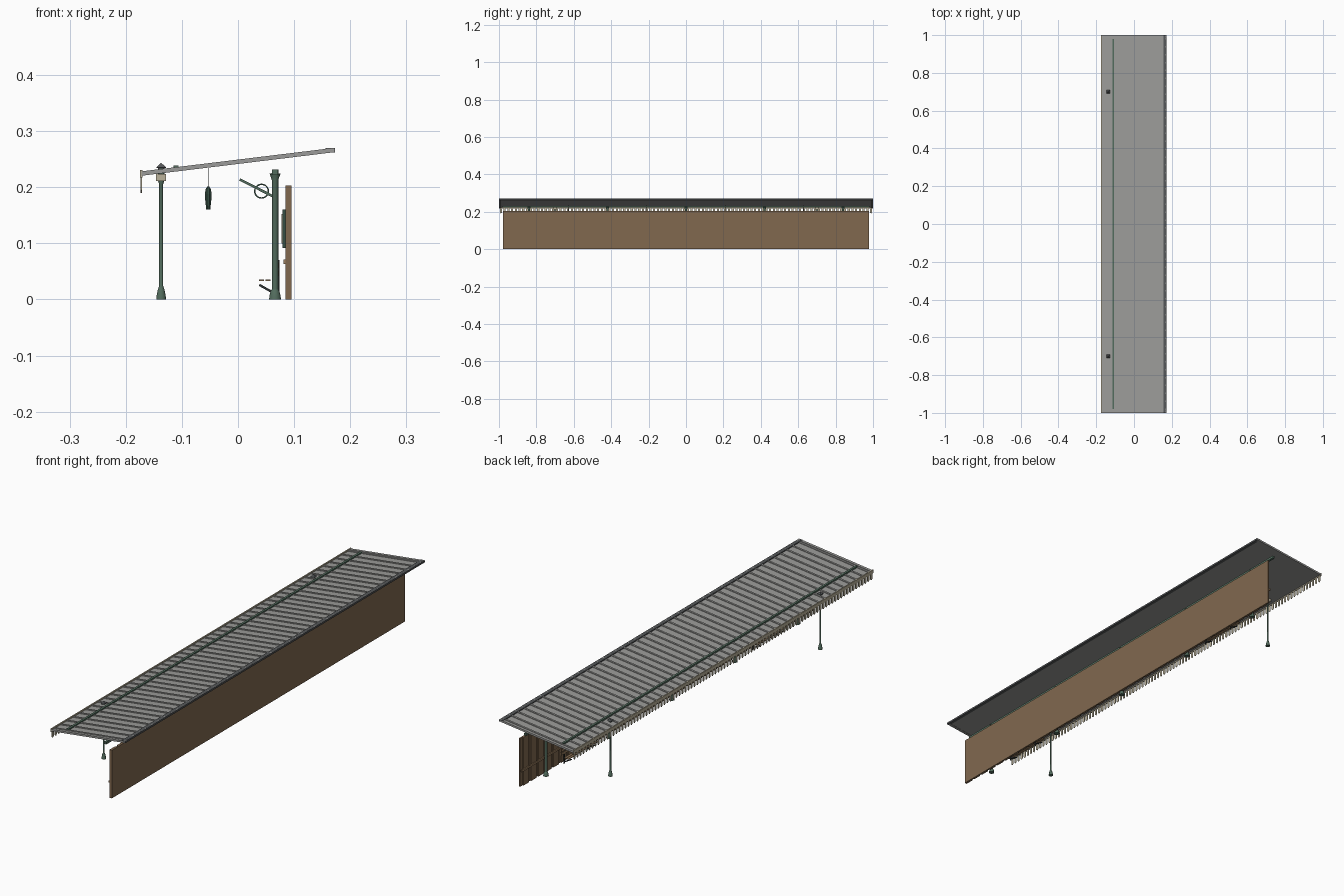
import bpy, bmesh, math
from mathutils import Vector, Matrix

if "Cube" in bpy.data.objects:
    bpy.data.objects.remove(bpy.data.objects["Cube"])


def mat(name, r, g, b):
    m = bpy.data.materials.new(name)
    m.diffuse_color = (r, g, b, 1)
    m.use_nodes = True
    m.node_tree.nodes["Principled BSDF"].inputs["Base Color"].default_value = m.diffuse_color
    return m


GREY = mat("roof_grey", .33, .33, .32)
DARK = mat("dark_grey", .09, .095, .1)
GREEN = mat("post_green", .085, .15, .11)
DEEP = mat("deep_green", .035, .075, .055)
WOOD = mat("wall_wood", .22, .14, .078)
LIGHT = mat("bench_wood", .34, .22, .12)
CREAM = mat("cream", .5, .45, .33)
IRON = mat("iron", .03, .035, .035)


def finish(bm, name, material, smooth=False):
    bmesh.ops.recalc_face_normals(bm, faces=bm.faces)
    me = bpy.data.meshes.new(name)
    bm.to_mesh(me)
    bm.free()
    me.materials.append(material)
    ob = bpy.data.objects.new(name, me)
    bpy.context.collection.objects.link(ob)
    if smooth:
        bpy.context.view_layer.objects.active = ob
        bpy.ops.object.select_all(action='DESELECT')
        ob.select_set(True)
        bpy.ops.object.shade_smooth_by_angle(angle=math.radians(35))
    return ob


def add_box(bm, x0, x1, y0, y1, z0, z1):
    m = Matrix.Translation(((x0+x1)/2, (y0+y1)/2, (z0+z1)/2)) @ Matrix.Diagonal((x1-x0, y1-y0, z1-z0, 1))
    bmesh.ops.create_cube(bm, size=1, matrix=m)


def boxes(name, material, items):
    bm = bmesh.new()
    for b in items:
        add_box(bm, *b)
    return finish(bm, name, material)


def extrude_xz(bm, pts, y0, y1):
    # Profile in x,z pushed along y
    a = [bm.verts.new((x, y0, z)) for x, z in pts]
    b = [bm.verts.new((x, y1, z)) for x, z in pts]
    bm.faces.new(a)
    bm.faces.new(b[::-1])
    for i in range(len(pts)):
        j = (i+1) % len(pts)
        bm.faces.new((a[i], a[j], b[j], b[i]))


def strips(name, material, pts, spans):
    bm = bmesh.new()
    for y0, y1 in spans:
        extrude_xz(bm, pts, y0, y1)
    return finish(bm, name, material)


def lathe(name, material, x, ys, prof, n=12):
    # Stacked rings (radius, z)
    bm = bmesh.new()
    for y in ys:
        rings = [[bm.verts.new((x+r*math.cos(2*math.pi*(i+.5)/n), y+r*math.sin(2*math.pi*(i+.5)/n), z))
                  for i in range(n)] for r, z in prof]
        bm.faces.new(rings[0])
        bm.faces.new(rings[-1])
        for p, q in zip(rings, rings[1:]):
            for i in range(n):
                j = (i+1) % n
                bm.faces.new((p[i], p[j], q[j], q[i]))
    return finish(bm, name, material, n > 8)


def bar(p, q, w):
    # Sloping bar outline between two x,z points
    p, q = Vector(p), Vector(q)
    d = (q-p).normalized()*w/2
    n = Vector((-d.y, d.x))
    return [p+n, q+n, q-n, p-n]


def roof(x):
    return .2215 + (x+.172)*.042/.344


def slope(x0, x1, lo, hi):
    return [(x0, roof(x0)+lo), (x1, roof(x1)+lo), (x1, roof(x1)+hi), (x0, roof(x0)+hi)]


FRONT = (-.7, .7)
BACK = (-.84, -.42, 0, .42, .84)

# Roof sheet with raised seams
strips("roof_sheet", GREY, slope(-.172, .172, 0, .004), [(-1, 1)])
strips("roof_seams", GREY, slope(-.171, .17, .004, .0068),
       [(-.98+i*1.96/47-.004, -.98+i*1.96/47+.004) for i in range(48)])
strips("roof_end_trims", GREY, slope(-.172, .172, -.001, .0068), [(-1, -.988), (.988, 1)])
boxes("roof_top_edge", DARK, [(.156, .173, -1, 1, .262, .2695)])
boxes("roof_pipe", GREEN, [(-.115, -.106, -.98, .98, .231, .239)])

# Front valance
boxes("valance_board", CREAM, [(-.175, -.17, -1, 1, .217, .231)])
bm = bmesh.new()
for i in range(100):
    y = -.99+i*.02
    outline = [(y-.0055, .217), (y+.0055, .217), (y+.0055, .195), (y, .19), (y-.0055, .195)]
    f = bm.faces.new([bm.verts.new((-.1735, a, z)) for a, z in outline])
    e = bmesh.ops.extrude_face_region(bm, geom=[f])["geom"]
    bmesh.ops.translate(bm, verts=[v for v in e if isinstance(v, bmesh.types.BMVert)], vec=(.0025, 0, 0))
finish(bm, "valance_pickets", CREAM)

# Front posts, capitals and roof finials
lathe("front_post", GREEN, -.137, FRONT,
      [(.009, 0), (.0085, .006), (.006, .018), (.0038, .024), (.0035, .205), (.006, .212), (.006, .236)])
boxes("front_capital", CREAM, [(-.146, -.128, y-.009, y+.009, .211, .224) for y in FRONT])
lathe("roof_finial", DARK, -.137, FRONT, [(.008, .225), (.008, .234), (.013, .235), (.001, .243)], 4)

# Back posts with flared heads and the beam they carry
lathe("back_post", GREEN, .066, BACK,
      [(.011, 0), (.01, .008), (.0075, .016), (.006, .018), (.006, .213), (.01, .224), (.006, .225), (.006, .232)])
boxes("back_beam", GREEN, [(.061, .071, -.98, .98, .222, .232)])

# Sloping brackets with iron rings
strips("bracket_arm", GREEN, bar((.003, .214), (.064, .183), .0045), [(y-.004, y+.004) for y in BACK])
bm = bmesh.new()
N = 20
for y in BACK:
    loops = [[bm.verts.new((.042+r*math.cos(2*math.pi*i/N), y+d, .193+r*math.sin(2*math.pi*i/N)))
              for i in range(N)] for r, d in ((.0135, -.003), (.0135, .003), (.011, .003), (.011, -.003))]
    for k in range(4):
        p, q = loops[k], loops[(k+1) % 4]
        for i in range(N):
            j = (i+1) % N
            bm.faces.new((p[i], p[j], q[j], q[i]))
finish(bm, "bracket_ring", DEEP, True)

# Rear wall: boards, inner battens and rails
boxes("wall_boards", WOOD, [(.0895, .0955, -.978, .978, 0, .203)])
boxes("wall_battens", WOOD, [(.085, .0895, -.978+i*.0501, -.978+i*.0501+.036, 0, .203) for i in range(39)])
boxes("wall_rail", LIGHT, [(.081, .085, -.978, .978, .063, .071)])

# Wall panels
MID = (-.63, -.21, .21, .63)
boxes("panel_frame", DEEP, [(.079, .085, y-.07, y+.07, .092, .16) for y in MID])
boxes("panel_face", CREAM, [(.0775, .079, y-.062, y+.062, .1, .152) for y in MID])

# Benches
BENCH = (-.63, .63)
boxes("bench_seat", LIGHT, [(x, x+.009, y-.1, y+.1, .033, .036) for y in BENCH for x in (.037, .049)])
boxes("bench_back", LIGHT, [(.07, .073, y-.1, y+.1, .042+k*.014, .052+k*.014) for y in BENCH for k in (0, 1)])
LEGS = [(y+s-.003, y+s+.003) for y in BENCH for s in (-.08, .08)]
strips("bench_strut", IRON, bar((.038, .026), (.07, .008), .004), LEGS)
strips("bench_upright", IRON, bar((.0725, 0), (.0725, .07), .003), LEGS)

# Hanging lamps
lathe("lamp_rod", IRON, -.053, MID, [(.001, .195), (.001, .234)], 6)
lathe("lamp_body", DEEP, -.053, MID,
      [(.004, .16), (.0045, .166), (.006, .178), (.0065, .188), (.005, .197), (.002, .201)], 8)
